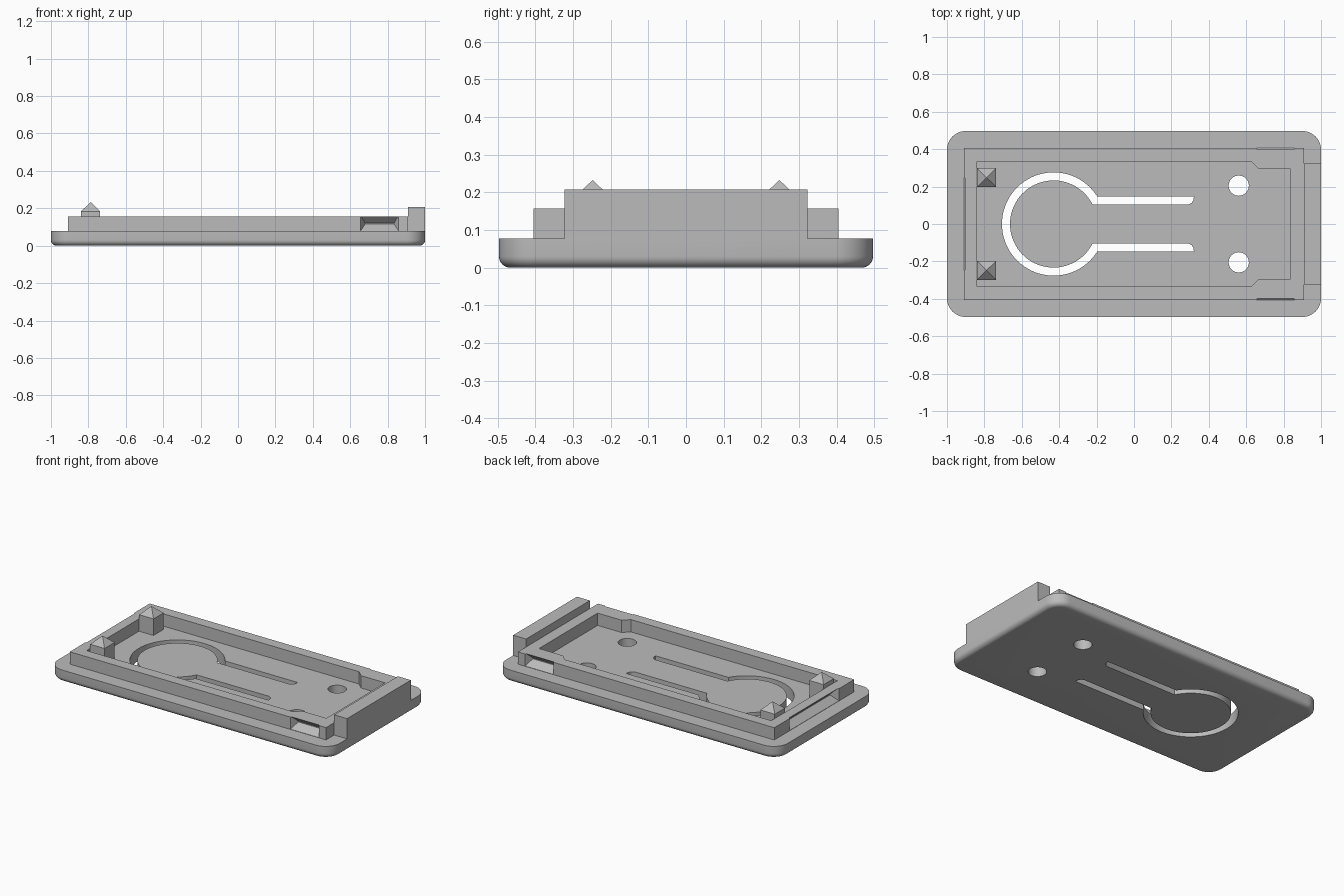
import bpy
import bmesh
from math import sin, cos, pi, asin
from mathutils import Matrix

cube = bpy.data.objects.get("Cube")
if cube:
    bpy.data.objects.remove(cube, do_unlink=True)

grey = bpy.data.materials.new("plain grey")
grey.use_nodes = True
colour = (0.5, 0.5, 0.5, 1)
grey.diffuse_color = colour
grey.node_tree.nodes["Principled BSDF"].inputs["Base Color"].default_value = colour

PLATE_TOP, RIM_TOP, WALL_TOP = 0.078, 0.157, 0.208


def finish(name, bm):
    bmesh.ops.recalc_face_normals(bm, faces=bm.faces)
    mesh = bpy.data.meshes.new(name)
    bm.to_mesh(mesh)
    bm.free()
    mesh.materials.append(grey)
    obj = bpy.data.objects.new(name, mesh)
    bpy.context.collection.objects.link(obj)
    return obj


def prism(outline, z0, z1):
    bm = bmesh.new()
    face = bm.faces.new([bm.verts.new((x, y, z0)) for x, y in outline])
    top = bmesh.ops.extrude_face_region(bm, geom=[face])["geom"]
    verts = [v for v in top if isinstance(v, bmesh.types.BMVert)]
    bmesh.ops.translate(bm, verts=verts, vec=(0, 0, z1 - z0))
    return bm


def rect(x0, x1, y0, y1):
    return [(x0, y0), (x1, y0), (x1, y1), (x0, y1)]


def arc(cx, cy, r, a0, a1, n):
    return [(cx + r * cos(a0 + (a1 - a0) * i / n),
             cy + r * sin(a0 + (a1 - a0) * i / n)) for i in range(n + 1)]


def select(obj):
    bpy.ops.object.select_all(action='DESELECT')
    obj.select_set(True)
    bpy.context.view_layer.objects.active = obj


def cut(obj, bm):
    cutter = finish("cutter", bm)
    cutter.hide_render = True
    mod = obj.modifiers.new("cut", 'BOOLEAN')
    mod.operation = 'DIFFERENCE'
    mod.solver = 'EXACT'
    mod.object = cutter
    select(obj)
    bpy.ops.object.modifier_apply(modifier=mod.name)
    bpy.data.objects.remove(cutter, do_unlink=True)


def smooth(obj):
    select(obj)
    bpy.ops.object.shade_smooth_by_angle(angle=pi / 6)


# Base plate with round corners and a rounded lower edge
R = 0.1
corners = [(1, 1), (-1, 1), (-1, -1), (1, -1)]
outline = []
for i, (sx, sy) in enumerate(corners):
    outline += arc(sx * (1 - R), sy * (0.497 - R), R, i * pi / 2, (i + 1) * pi / 2, 12)
bm = prism(outline, 0, PLATE_TOP)
low = [e for e in bm.edges if all(v.co.z < 0.001 for v in e.verts)]
bmesh.ops.bevel(bm, geom=low, offset=0.03, segments=6, profile=0.5, affect='EDGES')
base_plate = finish("base_plate", bm)

# Keyhole-shaped slot that frees a flexible tongue
CX, RO, RI, YO, YI = -0.43, 0.276, 0.233, 0.148, 0.103
ao, ai = asin(YO / RO), asin(YI / RI)
tip = [(0.29, YI), (0.308, 0.112), (0.318, 0.128), (0.32, YO)]
slot = arc(CX, 0, RO, ao, 2 * pi - ao, 64)
slot += [(x, -y) for x, y in reversed(tip)]
slot += arc(CX, 0, RI, 2 * pi - ai, ai, 64) + tip
cut(base_plate, prism(slot, -0.1, 0.3))

# Two screw holes
for side in (-1, 1):
    cut(base_plate, prism(arc(0.56, side * 0.205, 0.054, 0, 2 * pi, 32)[:-1], -0.1, 0.3))
smooth(base_plate)

# Raised rim around a pocket that narrows at one end
rim = finish("rim", prism(rect(-0.91, 0.908, -0.405, 0.405), PLATE_TOP, RIM_TOP))
half = [(-0.84, 0.335), (0.625, 0.335), (0.665, 0.297), (0.835, 0.297)]
cut(rim, prism(half + [(x, -y) for x, y in reversed(half)], 0, 0.3))


def notch(width, matrix, depth=0.045):
    """Tapered catch groove; local +y points into the rim."""
    bm = bmesh.new()
    rings = []
    for w, y, z0, z1 in ((width, -0.002, PLATE_TOP, 0.165),
                         (width - 0.05, depth, 0.115, 0.121)):
        rings.append([bm.verts.new((x, y, z)) for x, z in rect(-w / 2, w / 2, z0, z1)])
        bm.faces.new(rings[-1])
    for i in range(4):
        j = (i + 1) % 4
        bm.faces.new((rings[0][i], rings[0][j], rings[1][j], rings[1][i]))
    bm.transform(matrix)
    return bm


# Catch grooves on both long sides and on one end
for x, y, width, angle in ((0.757, -0.405, 0.205, 0), (0.757, 0.405, 0.205, pi),
                           (-0.91, 0, 0.5, -pi / 2)):
    place = Matrix.Translation((x, y, 0)) @ Matrix.Rotation(angle, 4, 'Z')
    cut(rim, notch(width, place))

# Tall end wall
finish("end_wall", prism(rect(0.908, 1, -0.323, 0.323), PLATE_TOP, WALL_TOP))

# Square posts with pyramid tips
for name, y in (("front_post", -0.248), ("back_post", 0.248)):
    bm = prism(rect(-0.839, -0.737, y - 0.051, y + 0.051), PLATE_TOP, 0.184)
    top = max(bm.faces, key=lambda f: f.calc_center_median().z)
    apex = bmesh.ops.poke(bm, faces=[top])["verts"][0]
    apex.co.z = 0.233
    finish(name, bm)
